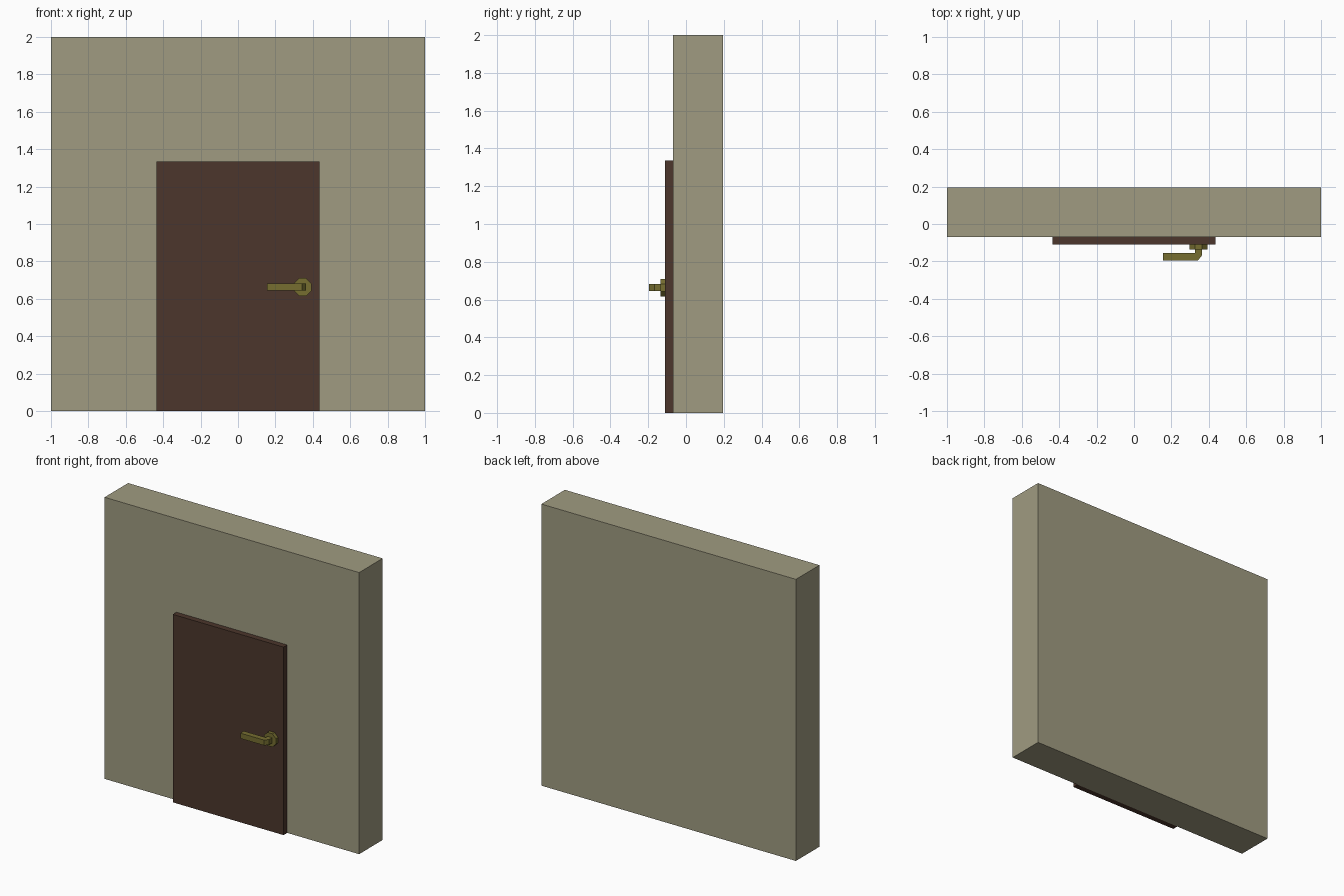
import bpy, bmesh, math
from mathutils import Matrix

if "Cube" in bpy.data.objects:
    bpy.data.objects.remove(bpy.data.objects["Cube"])


def material(name, rgb):
    m = bpy.data.materials.new(name)
    m.diffuse_color = (*rgb, 1)
    m.use_nodes = True
    m.node_tree.nodes["Principled BSDF"].inputs["Base Color"].default_value = m.diffuse_color
    return m


def prism(name, profile, depth, matrix, mat):
    """Extrude a flat profile along its local z, then place it."""
    bm = bmesh.new()
    face = bm.faces.new([bm.verts.new((x, y, 0)) for x, y in profile])
    ext = bmesh.ops.extrude_face_region(bm, geom=[face])
    verts = [v for v in ext["geom"] if isinstance(v, bmesh.types.BMVert)]
    bmesh.ops.translate(bm, verts=verts, vec=(0, 0, depth))
    bmesh.ops.transform(bm, matrix=matrix, verts=bm.verts)
    bmesh.ops.recalc_face_normals(bm, faces=bm.faces)
    mesh = bpy.data.meshes.new(name)
    bm.to_mesh(mesh)
    bm.free()
    mesh.materials.append(mat)
    obj = bpy.data.objects.new(name, mesh)
    bpy.context.collection.objects.link(obj)
    return obj


def rect(x0, x1, y0, y1):
    return [(x0, y0), (x1, y0), (x1, y1), (x0, y1)]


plaster = material("plaster", (0.35, 0.33, 0.22))
wood = material("dark_wood", (0.072, 0.037, 0.025))
brass = material("brass", (0.18, 0.155, 0.03))

# wall slab and door leaf
prism("wall", rect(-1, 1, -0.069, 0.195), 2, Matrix(), plaster)
prism("door", rect(-0.435, 0.435, -0.11, -0.069), 1.335, Matrix(), wood)

# octagonal rosette behind the handle
HX, HZ, R = 0.345, 0.663, 0.051
octagon = [(R * math.cos(a), R * math.sin(a))
           for a in (math.pi / 8 + i * math.pi / 4 for i in range(8))]
place = Matrix.Translation((HX, -0.11, HZ)) @ Matrix.Rotation(math.pi / 2, 4, "X")
prism("handle_rosette", octagon, 0.025, place, brass)

# L-shaped lever with a chamfered outer corner
lever = [(0.327, -0.134), (0.327, -0.156), (0.155, -0.156), (0.155, -0.195),
         (0.342, -0.195), (0.363, -0.168), (0.363, -0.134)]
prism("handle_lever", lever, 0.038, Matrix.Translation((0, 0, HZ - 0.019)), brass)
